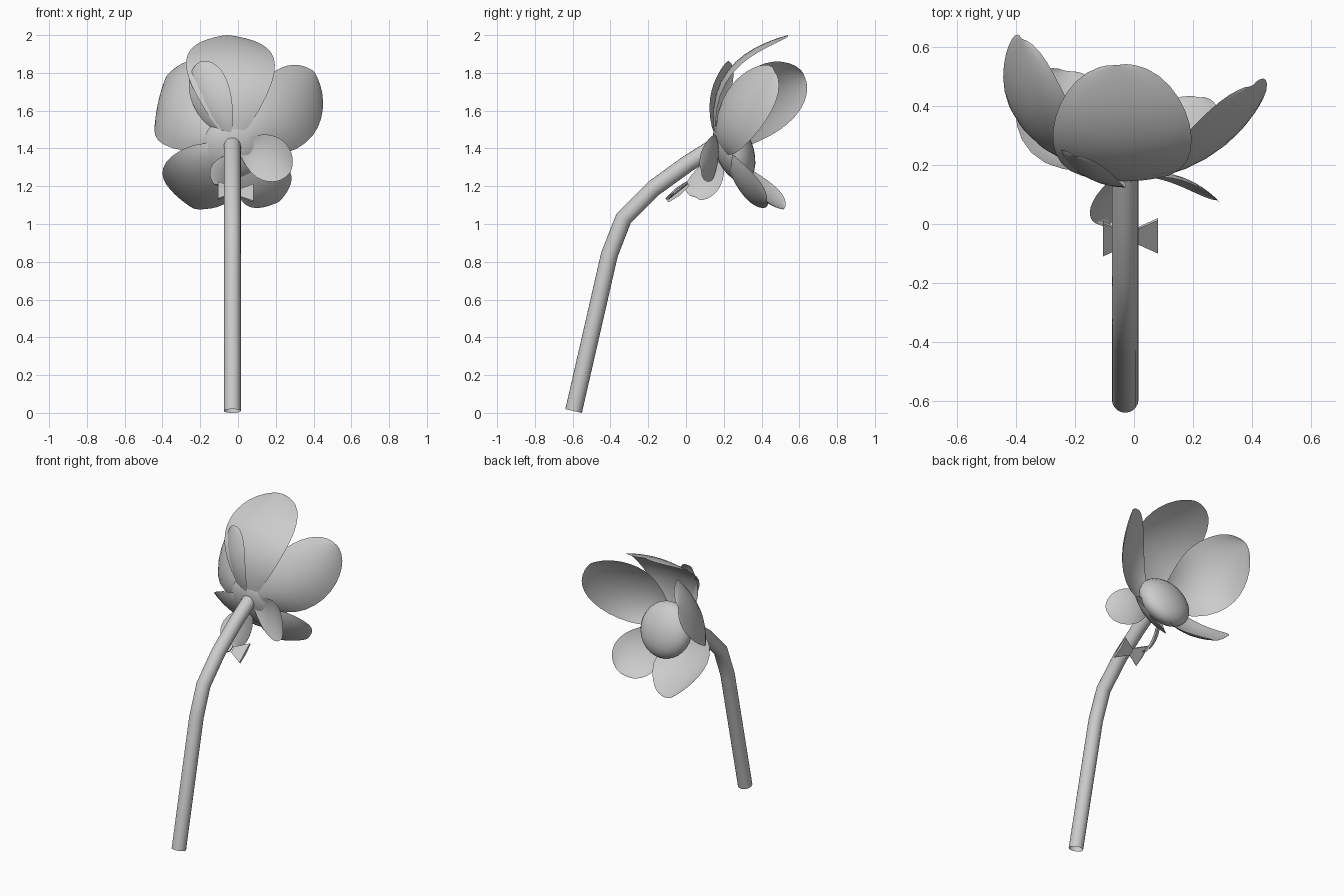
import bpy, bmesh, math
from mathutils import Vector, Matrix

if "Cube" in bpy.data.objects:
    bpy.data.objects.remove(bpy.data.objects["Cube"])


def finish(name, bm, smooth=True):
    bmesh.ops.recalc_face_normals(bm, faces=bm.faces[:])
    me = bpy.data.meshes.new(name)
    bm.to_mesh(me)
    bm.free()
    for p in me.polygons:
        p.use_smooth = smooth
    ob = bpy.data.objects.new(name, me)
    bpy.context.collection.objects.link(ob)
    return ob


def petal(name, base, mid, tip, side, half, cup, target=(-0.03, 0.7, 1.52), root=.7):
    """Cupped petal: midrib through base, mid and tip, swept across by side."""
    p0, m, p2 = Vector(base), Vector(mid), Vector(tip)
    c = 2 * m - (p0 + p2) / 2
    s = Vector(side).normalized()
    nt, nv = 14, 10
    top = root / (root + .45)
    peak = (top ** root) * ((1 - top) ** 0.45)
    bm = bmesh.new()
    rows = []
    for i in range(nt + 1):
        t = 0.01 + 0.988 * math.sin(i / nt * math.pi / 2)
        mid_pt = (1 - t) ** 2 * p0 + 2 * t * (1 - t) * c + t * t * p2
        tan = 2 * (1 - t) * (c - p0) + 2 * t * (p2 - c)
        sd = (s - tan.normalized() * s.dot(tan.normalized())).normalized()
        inn = tan.cross(sd).normalized()
        if inn.dot(Vector(target) - mid_pt) < 0:
            inn.negate()
        w = (t ** root) * ((1 - t) ** 0.45) / peak
        rows.append([bm.verts.new(mid_pt + sd * half * w * v + inn * cup * w * v * v)
                     for v in [2 * j / nv - 1 for j in range(nv + 1)]])
    for a, b in zip(rows, rows[1:]):
        for j in range(nv):
            bm.faces.new((a[j], a[j + 1], b[j + 1], b[j]))
    return finish(name, bm)


# Large and small petals
petal("top_petal", (-.03, .16, 1.42), (-.035, .205, 1.79), (-.06, .54, 2.0), (1, 0, 0),
      .235, .03, root=.8)
petal("upper_left_petal", (-.05, .17, 1.42), (-.32, .30, 1.62), (-.38, .63, 1.78),
      (.19, 0, .36), .22, .06)
petal("upper_right_petal", (0, .16, 1.42), (.25, .23, 1.575), (.40, .47, 1.81),
      (-.27, -.11, .29), .20, .05)
petal("lower_left_petal", (-.05, .19, 1.40), (-.19, .27, 1.24), (-.23, .52, 1.08),
      (.35, .14, -.2), .205, .05)
petal("lower_right_petal", (0, .20, 1.38), (.13, .28, 1.22), (.22, .43, 1.12),
      (.26, 0, .18), .15, .03)

# Sepals behind the petals
petal("upper_sepal", (-.05, .16, 1.45), (-.145, .15, 1.65), (-.20, .23, 1.86),
      (.85, -.4, .1), .115, .03)
petal("right_sepal", (0, .16, 1.40), (.14, .165, 1.36), (.28, .08, 1.28),
      (.25, 0, 1), .12, .02, (.2, -.5, 1.2))
petal("lower_sepal", (-.04, .18, 1.36), (-.07, .11, 1.25), (-.07, .01, 1.16),
      (.6, .6, -.5), .10, .02)

# Flattened flower centre
bm = bmesh.new()
bmesh.ops.create_uvsphere(bm, u_segments=24, v_segments=14, radius=1, matrix=(
    Matrix.Translation((-.03, .255, 1.395)) @ Matrix.Rotation(math.radians(20), 4, 'X')
    @ Matrix.Diagonal((.18, .10, .18, 1))))
finish("flower_centre", bm)

# Bent open tube stem swept along a short path
path = [(-.595, .01), (-.405, .84), (-.33, 1.03), (-.17, 1.19), (.01, 1.32), (.17, 1.42)]
pts = [Vector((-.03, y, z)) for y, z in path]
bm = bmesh.new()
rings, sides, radius = [], 20, .045
for i, p in enumerate(pts):
    d_in = (p - pts[max(i - 1, 0)]).normalized()
    d_out = (pts[min(i + 1, len(pts) - 1)] - p).normalized()
    up = (d_in + d_out).normalized().cross(Vector((1, 0, 0)))
    rings.append([bm.verts.new(p + radius * (math.cos(a) * Vector((1, 0, 0)) + math.sin(a) * up))
                  for a in [2 * math.pi * k / sides for k in range(sides)]])
for a, b in zip(rings, rings[1:]):
    for k in range(sides):
        n = (k + 1) % sides
        bm.faces.new((a[k], a[n], b[n], b[k]))
finish("stem", bm)

# Pair of small wedge bracts under the stem
along = Vector((0, .78, .62))
normal = Vector((0, -.62, .78))
for name, sgn in (("right_bract", 1), ("left_bract", -1)):
    bm = bmesh.new()
    centre = Vector((-.012, -.045, 1.17)) - normal * .008 * sgn
    layers = []
    for side in (1, -1):
        layers.append([bm.verts.new(centre + Vector((sgn * x, 0, 0)) + along * l + normal * side * h)
                       for x, l, h in ((0, -.02, .004), (.093, -.072, .006), (.093, 0, .014),
                                       (.093, .072, .006), (0, .02, .004))])
    lo, hi = layers
    bm.faces.new(lo)
    bm.faces.new(hi)
    for k in range(5):
        n = (k + 1) % 5
        bm.faces.new((lo[k], lo[n], hi[n], hi[k]))
    finish(name, bm, False)
